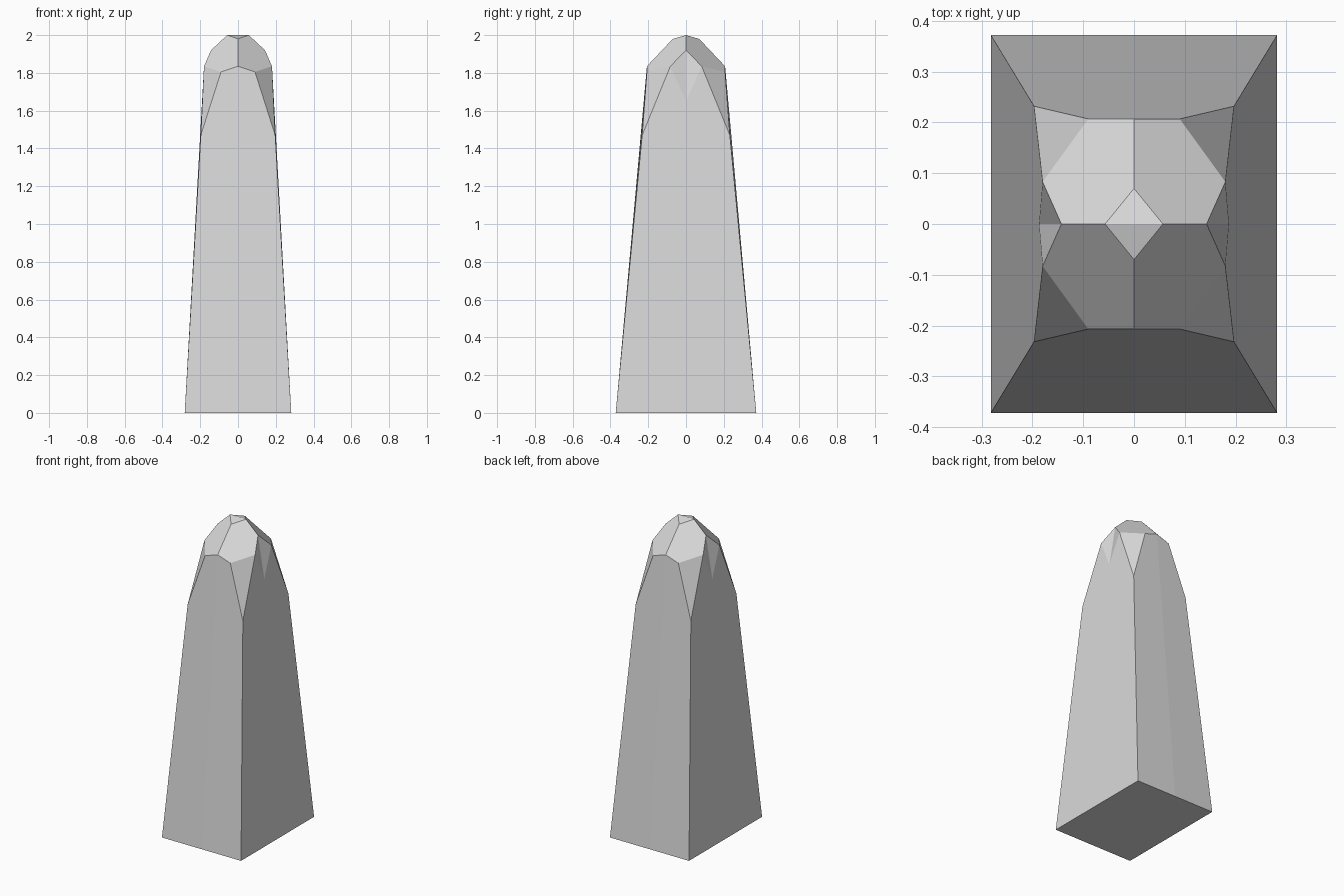
import bpy
import bmesh

cube = bpy.data.objects.get("Cube")
if cube:
    bpy.data.objects.remove(cube, do_unlink=True)

# Pale stone colour
stone = bpy.data.materials.new("pale_stone")
stone.use_nodes = True
colour = (0.7, 0.7, 0.7, 1)
stone.diffuse_color = colour
stone.node_tree.nodes["Principled BSDF"].inputs["Base Color"].default_value = colour

# Named corners of one quarter of the pillar
points = {
    "base_centre": (0, 0, 0),
    "base_front": (0, -0.372, 0),
    "base_corner": (0.282, -0.372, 0),
    "base_side": (0.282, 0, 0),
    "shoulder": (0.197, -0.232, 1.47),
    "front_chip": (0.09, -0.207, 1.805),
    "front_peak": (0, -0.207, 1.835),
    "side_chip": (0.18, -0.083, 1.835),
    "side_peak": (0.143, 0, 1.92),
    "side_notch": (0.187, 0, 1.65),
    "crown_front": (0, -0.07, 1.98),
    "crown_side": (0.057, 0, 2.0),
    "crown_centre": (0, 0, 2.0),
}
faces = [
    "base_centre base_side base_corner base_front",                     # underside
    "base_front base_corner shoulder front_chip front_peak",            # front wall
    "base_corner base_side side_notch side_chip shoulder",              # side wall
    "side_notch side_peak side_chip",                                   # notch
    "shoulder side_chip front_chip",                                    # chamfer
    "front_peak front_chip side_chip side_peak crown_side crown_front",  # cap
    "crown_front crown_side crown_centre",                              # crown
]

bm = bmesh.new()
verts = {name: bm.verts.new(co) for name, co in points.items()}
for face in faces:
    bm.faces.new([verts[name] for name in face.split()])

mesh = bpy.data.meshes.new("stone_pillar")
bm.to_mesh(mesh)
bm.free()
mesh.materials.append(stone)
pillar = bpy.data.objects.new("stone_pillar", mesh)
bpy.context.collection.objects.link(pillar)

# Reflect the quarter to all four sides
mirror = pillar.modifiers.new("four_sides", "MIRROR")
mirror.use_axis = (True, True, False)
mirror.use_clip = True
mirror.merge_threshold = 0.0005
